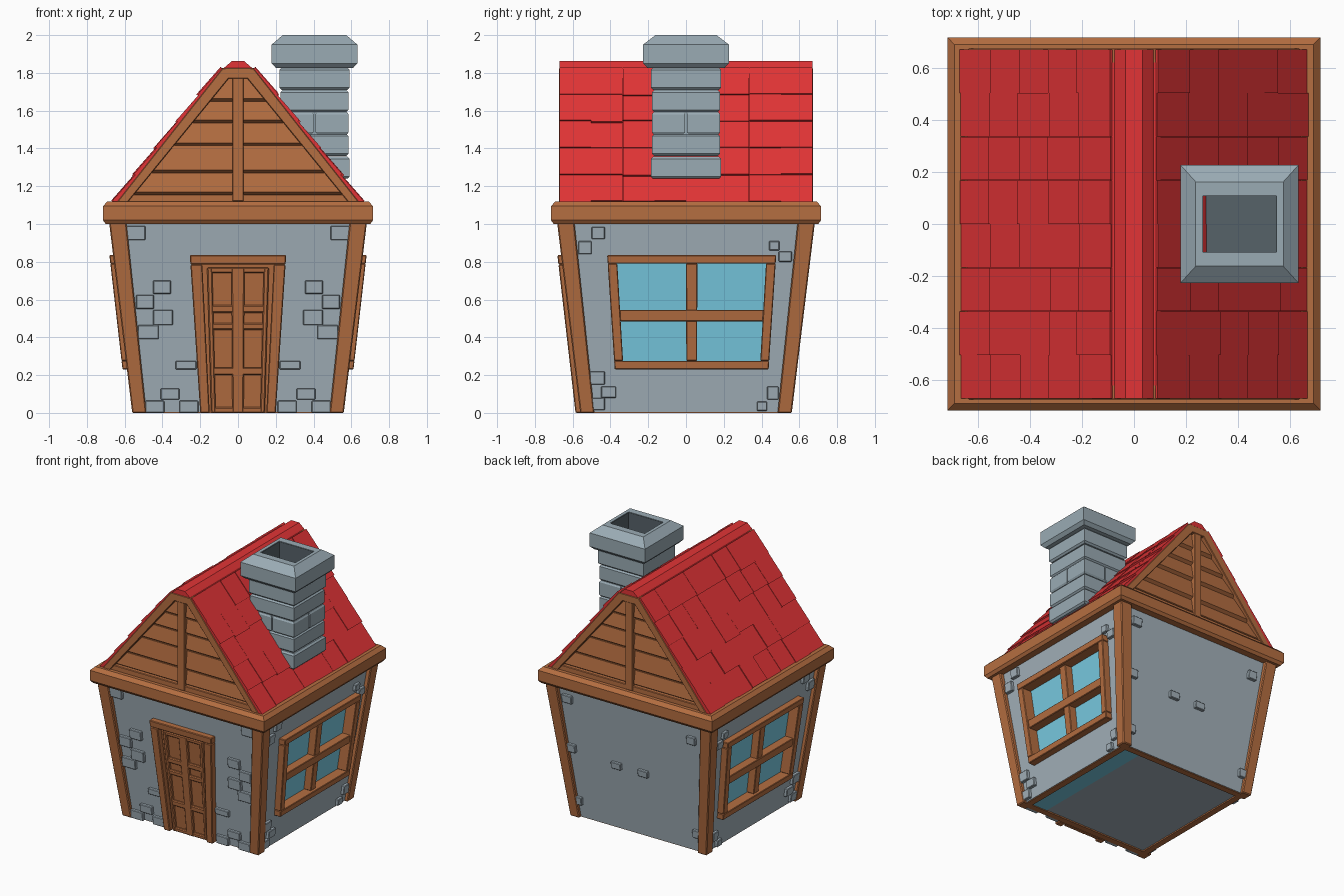
import bpy, bmesh, math, random

if "Cube" in bpy.data.objects:
    bpy.data.objects.remove(bpy.data.objects["Cube"])
random.seed(4)

def mat(name, *rgb):
    m = bpy.data.materials.new(name)
    lin = [((c / 255 + .055) / 1.055) ** 2.4 for c in rgb]
    m.diffuse_color = (*lin, 1)
    m.use_nodes = True
    m.node_tree.nodes["Principled BSDF"].inputs["Base Color"].default_value = m.diffuse_color
    return m

WOOD = mat("brown wood", 181, 110, 65)
WALL = mat("grey plaster", 163, 177, 186)
STONE = mat("grey stone", 154, 171, 180)
RED = mat("red tile", 226, 52, 54)
GLASS = mat("blue glass", 121, 203, 226)
SOOT = mat("dark soot", 86, 98, 105)

def finish(name, bm, material, bevel=0):
    bmesh.ops.recalc_face_normals(bm, faces=bm.faces)
    me = bpy.data.meshes.new(name)
    bm.to_mesh(me)
    bm.free()
    me.materials.append(material)
    ob = bpy.data.objects.new(name, me)
    bpy.context.collection.objects.link(ob)
    if bevel:
        b = ob.modifiers.new("bevel", 'BEVEL')
        b.width, b.segments = bevel, 1
    return ob

def loft(bm, loops, closed=False):
    """Skin equal-length loops; cap the ends unless closed."""
    vs = [[bm.verts.new(p) for p in l] for l in loops]
    n = len(vs[0])
    for a, b in zip(vs, vs[1:] + (vs[:1] if closed else [])):
        for i in range(n):
            bm.faces.new((a[i], a[(i + 1) % n], b[(i + 1) % n], b[i]))
    if not closed:
        bm.faces.new(vs[0][::-1])
        bm.faces.new(vs[-1])

def rect(hx, hy, z, cx=0, cy=0):
    return [(cx - hx, cy - hy, z), (cx + hx, cy - hy, z), (cx + hx, cy + hy, z), (cx - hx, cy + hy, z)]

def on_wall(side, u, z, d):
    """Point on a leaning wall: u along it, z up, d outwards."""
    w = .535 + .115 * z + d
    return {'front': (u, -w, z), 'back': (u, w, z), 'right': (w, u, z), 'left': (-w, u, z)}[side]

def wbox(bm, side, u0, u1, z0, z1, d0, d1, c=0, k=0):
    """Box lying on a wall, widening upwards by k around c."""
    loft(bm, [[on_wall(side, c + u * (1 + k * z), z, d)
               for u, d in ((u0, d0), (u1, d0), (u1, d1), (u0, d1))] for z in (z0, z1)])

SIDES = ('front', 'back', 'right', 'left')

# Walls, with window openings left and right
bm = bmesh.new()
for s in SIDES:
    if s in ('front', 'back'):
        parts = [(-.535, .535, .005, 1.02)]
    else:
        parts = [(-.535, .535, .005, .26), (-.535, .535, .81, 1.02),
                 (-.535, -.35, .26, .81), (.40, .535, .26, .81)]
    for p in parts:
        wbox(bm, s, *p, -.03, 0, 0, .215)
finish("walls", bm, WALL)

# Underside: floor, blue strip and wooden rim
bm = bmesh.new()
loft(bm, [rect(.515, .515, .01), rect(.515, .515, .02)])
finish("floor", bm, WALL)
bm = bmesh.new()
loft(bm, [rect(.07, .5, .006, .43), rect(.07, .5, .011, .43)])
finish("floor_strip", bm, GLASS)
bm = bmesh.new()
for s in SIDES:
    wbox(bm, s, -.53, .53, 0, .02, -.05, -.004)
finish("bottom_rim", bm, WOOD)

# Corner posts
bm = bmesh.new()
for sx in (-1, 1):
    for sy in (-1, 1):
        loft(bm, [rect(.0375, .0375, 0, sx * .5225, sy * .5225),
                  rect(.046, .046, 1.03, sx * .639, sy * .639)])
finish("corner_posts", bm, WOOD, .006)

# Stones poking out of the plaster
front = [(-.45, -.355, .63, .70), (-.54, -.445, .55, .625), (-.45, -.345, .465, .545),
         (-.53, -.42, .39, .465), (-.33, -.22, .23, .275), (-.41, -.31, .07, .13),
         (-.49, -.39, 0, .065), (-.31, -.21, 0, .065), (-.60, -.49, .915, .99)]
side = [(-.50, -.43, .92, .985), (-.57, -.5, .84, .91), (-.51, -.43, .15, .22),
        (-.45, -.37, .08, .14), (-.50, -.43, .015, .08), (.44, .495, .86, .91),
        (.49, .56, .80, .855), (.43, .49, .07, .14), (.375, .43, .01, .06)]
back = [(.48, .55, .50, .56), (.11, .19, .47, .52), (-.11, -.03, .47, .52), (.46, .53, .10, .16),
        (-.53, -.46, .84, .90), (-.52, -.45, .11, .17), (.48, .56, .88, .94)]
bm = bmesh.new()
for u0, u1, z0, z1 in front:
    wbox(bm, 'front', u0, u1, z0, z1, -.01, .022)
    wbox(bm, 'front', -u1, -u0, z0, z1, -.01, .022)
for s, stones in (('right', side), ('left', side), ('back', back)):
    for st in stones:
        wbox(bm, s, *st, -.01, .022)
finish("wall_stones", bm, WALL, .004)

# Door frame, slab and panelling
bm = bmesh.new()
for m in (-1, 1):
    wbox(bm, 'front', m * .15, m * .2, 0, .785, 0, .05, 0, .33)
wbox(bm, 'front', -.2, .2, .785, .835, 0, .05, 0, .33)
finish("door_frame", bm, WOOD, .005)
bm = bmesh.new()
wbox(bm, 'front', -.16, .16, 0, .79, 0, .01, 0, .33)
finish("door_slab", bm, WOOD)
bm = bmesh.new()
for u0, u1 in ((-.142, -.118), (-.03, .03), (.118, .142)):
    wbox(bm, 'front', u0, u1, 0, .77, 0, .03, 0, .2)
for z0, z1 in ((0, .03), (.2, .24), (.44, .475), (.53, .57), (.74, .77)):
    wbox(bm, 'front', -.13, .13, z0, z1, 0, .028, 0, .2)
finish("door_rails", bm, WOOD, .006)

# Windows on both sides
for s in ('right', 'left'):
    bm = bmesh.new()
    c, k = .03, .17
    for m in (-1, 1):
        wbox(bm, s, m * .347, m * .392, .275, .79, -.035, .05, c, k)
    wbox(bm, s, -.392, .392, .23, .275, -.035, .05, c, k)
    wbox(bm, s, -.392, .392, .79, .835, -.035, .05, c, k)
    wbox(bm, s, -.027, .027, .275, .79, -.035, .03, c, k)
    wbox(bm, s, -.35, .35, .485, .545, -.035, .038, c, k)
    finish(s + "_window_frame", bm, WOOD, .004)
    bm = bmesh.new()
    wbox(bm, s, -.46, .46, .24, .83, -.035, -.027)
    finish(s + "_window_glass", bm, GLASS)

# Eave beam
bm = bmesh.new()
loft(bm, [rect(h, h, z) for h, z in ((.70, 1), (.715, 1.02), (.715, 1.095), (.69, 1.12), (.6, 1.12), (.6, 1))], True)
finish("eave_beam", bm, WOOD)

# Roof core and ridge cap
def g(z):
    return .67 - (z - 1.12) * .57 / .71

def prism(bm, pts, y0, y1):
    loft(bm, [[(x, y, z) for x, z in pts] for y in (y0, y1)])

def gable(inset):
    a, b = g(1.1) - inset, g(1.825) - inset * .6
    return [(-a, 1.1), (a, 1.1), (b, 1.825), (-b, 1.825)]

bm = bmesh.new()
prism(bm, gable(.03), -.62, .62)
finish("roof_core", bm, RED)
bm = bmesh.new()
half = [(.033, 1.862), (.068, 1.832), (.11, 1.79), (.08, 1.785)]
prism(bm, half + [(-x, z) for x, z in half[::-1]], -.67, .67)
finish("ridge_cap", bm, RED)

# Roof tiles: five rows of eight on each slope
L = math.hypot(.57, .71)
tx, tz = .57 / L, .71 / L
bm = bmesh.new()
for sx in (-1, 1):
    for r in range(5):
        for col in range(8):
            h, slip = random.uniform(-.004, .004), random.choice((0, .004, .012))
            s0, s1 = r * L / 5 - slip + .006, (r + 1) * L / 5 + .006
            y0 = -.67 + col * .1675
            sec = [(s0, h), (s1, h - .008), (s1, -.04), (s0, -.04)]
            prism(bm, [(sx * (.67 - s * tx + n * tz), 1.12 + s * tz + n * tx) for s, n in sec],
                  y0 + .0005, y0 + .167)
finish("roof_tiles", bm, RED)

# Wooden gables: backing, clapboards, raking trim and king post
for m, name in ((-1, "front"), (1, "back")):
    bm = bmesh.new()
    prism(bm, gable(.035), m * .61, m * .632)
    finish(name + "_gable_backing", bm, WOOD)
    bm = bmesh.new()
    rows = [1.15, 1.265, 1.41, 1.53, 1.645, 1.78]
    for z0, z1 in zip(rows, rows[1:]):
        loops = []
        for z, zf, y in ((z0, z0 + .02, .654), (z1, z1, .638)):
            a, b = g(z) - .06, g(zf) - .06
            loops.append([(-a, m * .625, z), (a, m * .625, z), (b, m * y, zf), (-b, m * y, zf)])
        loft(bm, loops)
    finish(name + "_gable_clapboards", bm, WOOD)
    bm = bmesh.new()
    for sx in (-1, 1):
        prism(bm, [(sx * (g(z) - i), z) for z, i in ((1.11, .032), (1.825, .022), (1.825, .1), (1.11, .09))],
              m * .61, m * .673)
    prism(bm, [(-.075, 1.77), (.075, 1.77), (.07, 1.826), (-.07, 1.826)], m * .61, m * .673)
    prism(bm, [(-.6, 1.1), (.6, 1.1), (.56, 1.157), (-.56, 1.157)], m * .61, m * .664)
    prism(bm, [(-.03, 1.12), (.03, 1.12), (.03, 1.79), (-.03, 1.79)], m * .61, m * .67)
    finish(name + "_gable_trim", bm, WOOD, .004)

# Chimney: solid lower courses, hollow upper courses and cap
CX = .405
def tube(bm, profile):
    loft(bm, [rect(x, y, z, CX) for x, y, z in profile], True)

bm = bmesh.new()
for i, z0 in enumerate((1.24, 1.36, 1.475, 1.592, 1.71)):
    z1, h = z0 + .117, .186 - .006 * (i % 2)
    outer = [(h - .012, h - .012, z0), (h, h, z0 + .012), (h, h, z1 - .012), (h - .012, h - .012, z1)]
    if i == 2:      # course split into four bricks
        q = h / 2 - .001
        for sx in (-1, 1):
            for sy in (-1, 1):
                loft(bm, [rect(q - e, q - e, z, CX + sx * h / 2, sy * h / 2)
                          for e, z in ((.012, z0), (.004, z0 + .012), (.004, z1 - .012), (.012, z1))])
        loft(bm, [rect(.17, .17, z, CX) for z in (z0, z1)])
    elif i < 2:
        loft(bm, [rect(x, y, z, CX) for x, y, z in outer])
    else:
        tube(bm, outer + [(.143, .11, z1), (.143, .11, z0)])
finish("chimney_courses", bm, STONE)
bm = bmesh.new()
tube(bm, [(.205, .205, 1.827), (.227, .227, 1.85), (.227, .227, 1.95), (.168, .162, 2),
          (.143, .11, 2), (.143, .11, 1.827)])
finish("chimney_cap", bm, STONE)

# Dark flue lining and floor
bm = bmesh.new()
loft(bm, [rect(.15, .12, z, CX) for z in (1.592, 1.6)])
tube(bm, [(.145, .112, 1.6), (.145, .112, 1.997), (.14, .107, 1.997), (.14, .107, 1.6)])
finish("chimney_flue", bm, SOOT)
